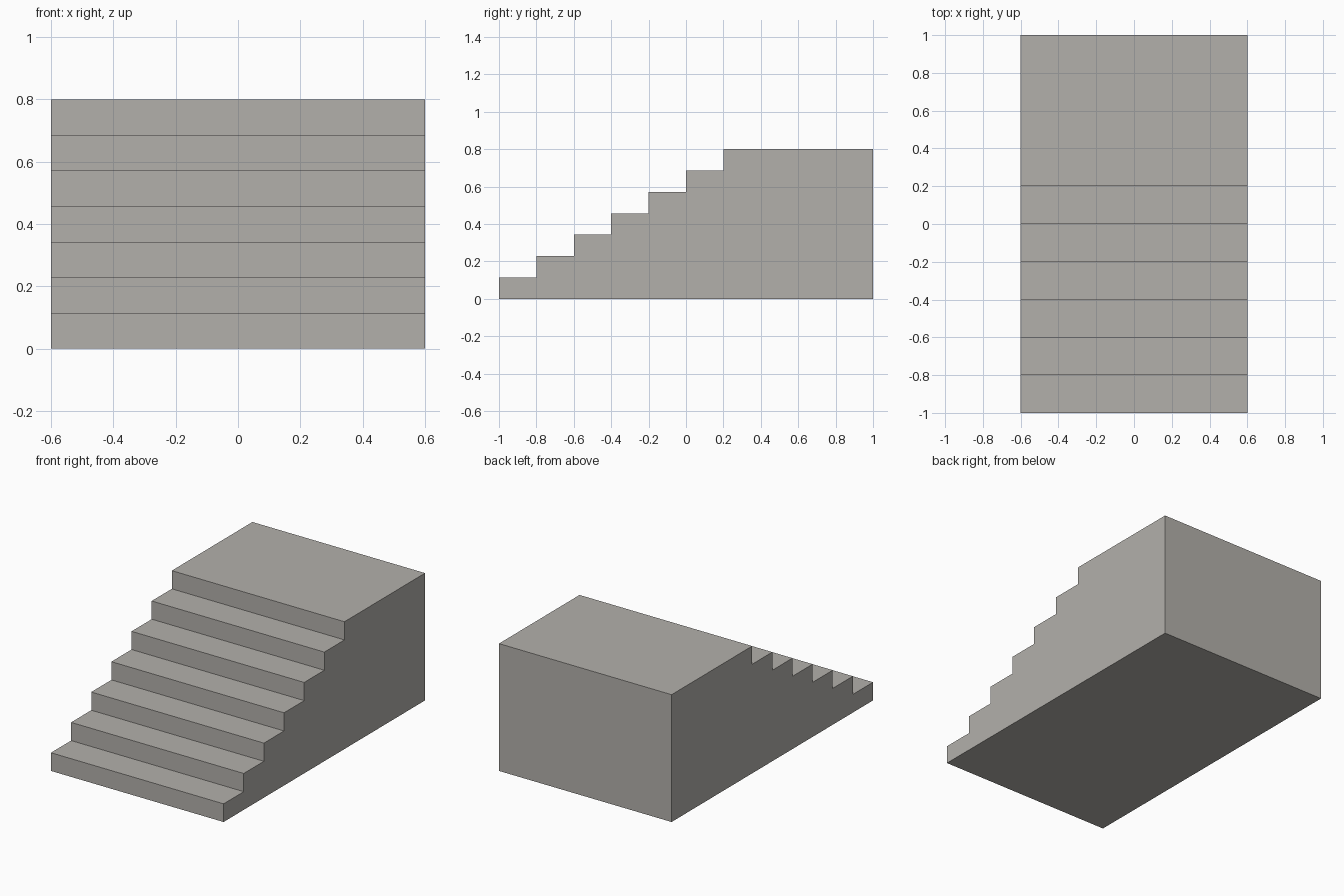
import bpy
import bmesh

cube = bpy.data.objects.get("Cube")
if cube:
    bpy.data.objects.remove(cube, do_unlink=True)

WIDTH, LENGTH, HEIGHT = 1.2, 2.0, 0.8
STEPS, TREAD = 7, 0.2
RISE = HEIGHT / STEPS

# Stone colour
stone = bpy.data.materials.new("warm grey stone")
stone.use_nodes = True
colour = (0.45, 0.434, 0.407, 1.0)
stone.diffuse_color = colour
bsdf = next(n for n in stone.node_tree.nodes if n.type == "BSDF_PRINCIPLED")
bsdf.inputs["Base Color"].default_value = colour
bsdf.inputs["Roughness"].default_value = 0.9

# Side profile: risers and treads, ending in the landing and back wall
front, back = -LENGTH / 2, LENGTH / 2
profile = [(front, 0.0)]
for i in range(STEPS):
    y = front + i * TREAD
    top = (i + 1) * RISE
    next_y = back if i == STEPS - 1 else y + TREAD
    profile += [(y, top), (next_y, top)]
profile.append((back, 0.0))

# Extrude the profile across the width into one solid staircase
bm = bmesh.new()
side = bm.faces.new([bm.verts.new((-WIDTH / 2, y, z)) for y, z in profile])
extruded = bmesh.ops.extrude_face_region(bm, geom=[side], use_keep_orig=True)
moved = [v for v in extruded["geom"] if isinstance(v, bmesh.types.BMVert)]
bmesh.ops.translate(bm, verts=moved, vec=(WIDTH, 0, 0))
bmesh.ops.recalc_face_normals(bm, faces=bm.faces)

mesh = bpy.data.meshes.new("staircase")
bm.to_mesh(mesh)
bm.free()
mesh.materials.append(stone)
staircase = bpy.data.objects.new("staircase", mesh)
bpy.context.collection.objects.link(staircase)
